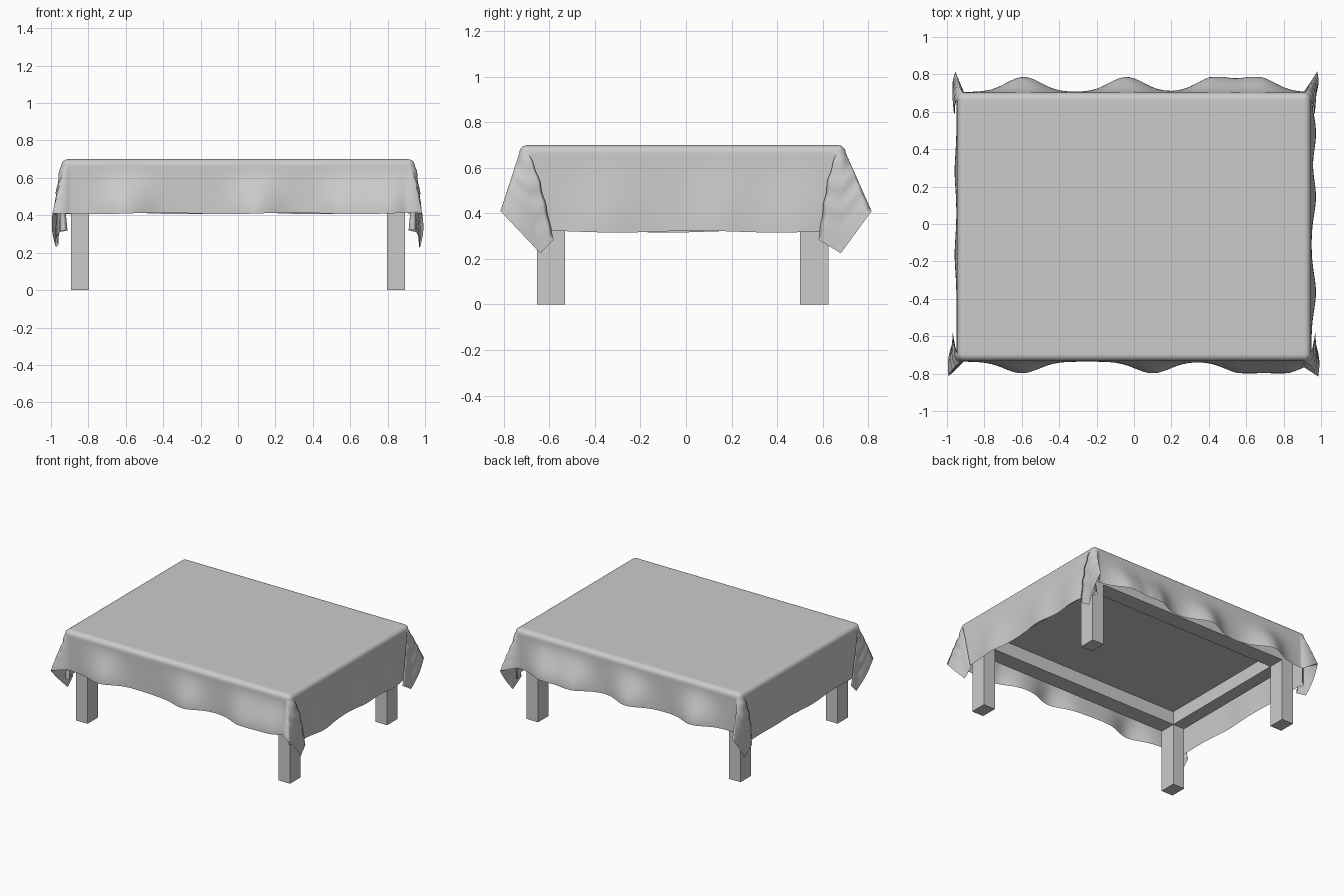
import bpy
import bmesh
from math import sin, cos, pi, exp
from mathutils import Vector

cube = bpy.data.objects.get("Cube")
if cube:
    bpy.data.objects.remove(cube, do_unlink=True)

GREY = (0.6, 0.6, 0.6, 1)
grey = bpy.data.materials.new("plain grey")
grey.use_nodes = True
grey.diffuse_color = GREY
grey.node_tree.nodes["Principled BSDF"].inputs["Base Color"].default_value = GREY

CY = -0.015              # table centre in y
HX, HY = 0.945, 0.717    # half size of the covered top
TOP, R = 0.70, 0.035     # cloth height and edge rounding
HEM_Y, HEM_X = 0.41, 0.32
APRON_LOW, BOARD_LOW = 0.47, 0.57


def finish(bm, name):
    mesh = bpy.data.meshes.new(name)
    bm.to_mesh(mesh)
    bm.free()
    mesh.materials.append(grey)
    obj = bpy.data.objects.new(name, mesh)
    bpy.context.collection.objects.link(obj)


def box(name, lo, hi):
    lo, hi = Vector(lo), Vector(hi)
    bm = bmesh.new()
    bmesh.ops.create_cube(bm, size=1)
    for v in bm.verts:
        v.co = (lo + hi) / 2 + v.co * (hi - lo)
    finish(bm, name)


# Table frame: legs, aprons flush with the legs, and the board
LX, LY, WX, WY = 0.893, 0.64, 0.097, 0.124
for sx, side in ((1, "left"), (-1, "right")):
    xs = sorted((sx * LX, sx * (LX - WX)))
    for sy, end in ((-1, "front"), (1, "back")):
        ys = sorted((CY + sy * LY, CY + sy * (LY - WY)))
        box(f"{end}_{side}_leg", (xs[0], ys[0], 0), (xs[1], ys[1], BOARD_LOW))
    box(f"{side}_apron", (xs[0], CY - LY + WY, APRON_LOW), (xs[1], CY + LY - WY, BOARD_LOW))
for sy, end in ((-1, "front"), (1, "back")):
    ys = sorted((CY + sy * LY, CY + sy * (LY - WY)))
    box(f"{end}_apron", (WX - LX, ys[0], APRON_LOW), (LX - WX, ys[1], BOARD_LOW))
box("table_board", (-0.925, CY - 0.7, BOARD_LOW), (0.925, CY + 0.7, 0.685))


# Tablecloth: columns run from the top edge to the hem, all the way round.
# Each column holds its inner top point, outward direction, hem point,
# mid-height bulge and how strongly its flare is eased.
def wave(s, bumps, height):
    return height * min(1, sum(exp(-((s - b) / 0.13) ** 2) for b in bumps))


def panel(axis, sign, bumps, height):
    """Columns of one hanging side, in rising order along the side."""
    cols = []
    half = HX if axis == "x" else HY
    count = 72 if axis == "x" else 56
    for i in range(count + 1):
        s = (half - R) * (2 * i / count - 1)
        out = wave(s, bumps, height) + 0.004
        ripple = 0.004 * sin(9 * s + sign)
        if axis == "x":
            inner, n = Vector((s, CY + sign * (HY - R), TOP)), Vector((0, sign, 0))
            hem = Vector((s, CY + sign * (HY + out), HEM_Y + ripple))
        else:
            inner, n = Vector((sign * (HX - R), CY + s, TOP)), Vector((sign, 0, 0))
            hem = Vector((sign * (HX + out), CY + s, HEM_X + ripple))
        cols.append((inner, n, hem, Vector(), 1))
    return cols


def corner(sx, sy, ridge_x, tip_x, tip_y):
    """Columns of a folded corner flap, from the front or back to the side."""
    ridge = Vector((ridge_x, 0.815, HEM_Y))
    tip = Vector((tip_x, tip_y, 0.225))
    fold = Vector((tip_x - 0.003, 0.582, 0.285))
    back = Vector((0.954, 0.665, 0.31))
    tuck = Vector((0.912, 0.7, 0.32))
    # hem ends, column count, and outward bulge at both ends of each stretch
    stretches = ((ridge, tip, 8, 0.012, 0.02), (tip, fold, 4, 0.02, 0.012),
                 (fold, back, 5, 0.012, 0.002), (back, tuck, 3, 0.002, 0))
    hems = []
    for a, b, count, bulge_a, bulge_b in stretches:
        for i in range(count):
            u = i / count
            p = a.lerp(b, u)
            if a is ridge:
                p.x += 0.012 * sin(pi * u)
            crease = 0.016 if i < 3 and a is fold else 0.016 * u if a is tip else 0
            hems.append((p, bulge_a + (bulge_b - bulge_a) * u, crease))
    hems.append((tuck, 0, 0))
    cols = []
    inner = Vector((sx * (HX - R), CY + sy * (HY - R), TOP))
    for i, (h, bulge, crease) in enumerate(hems):
        a = pi / 2 * min(1, i / 12)
        n = Vector((sx * sin(a), sy * cos(a), 0))
        cols.append((inner, n, Vector((sx * h.x, sy * h.y, h.z)),
                     Vector((sx * bulge, -sy * crease, 0)), 0))
    return cols


columns = panel("x", -1, (-0.6, 0.1, 0.58, 0.8), 0.062)
columns += corner(1, -1, 0.985, 0.972, 0.64)
columns += panel("y", 1, (-0.35, 0.16, 0.5), 0.024)
columns += corner(1, 1, 0.98, 0.968, 0.68)[::-1]
columns += panel("x", 1, (-0.59, -0.04, 0.43, 0.66), 0.08)[::-1]
columns += corner(-1, 1, 0.955, 0.962, 0.68)
columns += panel("y", -1, (-0.15, 0.3), 0.01)[::-1]
columns += corner(-1, -1, 0.992, 0.972, 0.64)[::-1]

ARC, DROP = 6, 18
bm = bmesh.new()
grid = []
for inner, n, hem, bulge, ease in columns:
    line = [Vector((inner.x * 0.97, CY + (inner.y - CY) * 0.97, TOP))]
    for k in range(ARC + 1):
        a = pi / 2 * k / ARC
        line.append(inner + n * R * sin(a) - Vector((0, 0, R * (1 - cos(a)))))
    edge = line[-1]
    for k in range(1, DROP + 1):
        t = k / DROP
        flare = t * t * (3 - 2 * t) if ease else t
        p = edge.lerp(hem, flare)
        p.z = edge.z + (hem.z - edge.z) * t
        p += bulge * sin(pi * t ** 0.6) * (1 + 0.2 * sin(24 * t))
        line.append(p)
    grid.append([bm.verts.new(p) for p in line])

for i, col in enumerate(grid):
    nxt = grid[(i + 1) % len(grid)]
    for k in range(len(col) - 1):
        bm.faces.new((col[k], col[k + 1], nxt[k + 1], nxt[k]))
bm.faces.new([col[0] for col in grid])
bmesh.ops.remove_doubles(bm, verts=bm.verts, dist=0.0001)
bmesh.ops.recalc_face_normals(bm, faces=bm.faces)
for f in bm.faces:
    f.smooth = True
finish(bm, "tablecloth")
